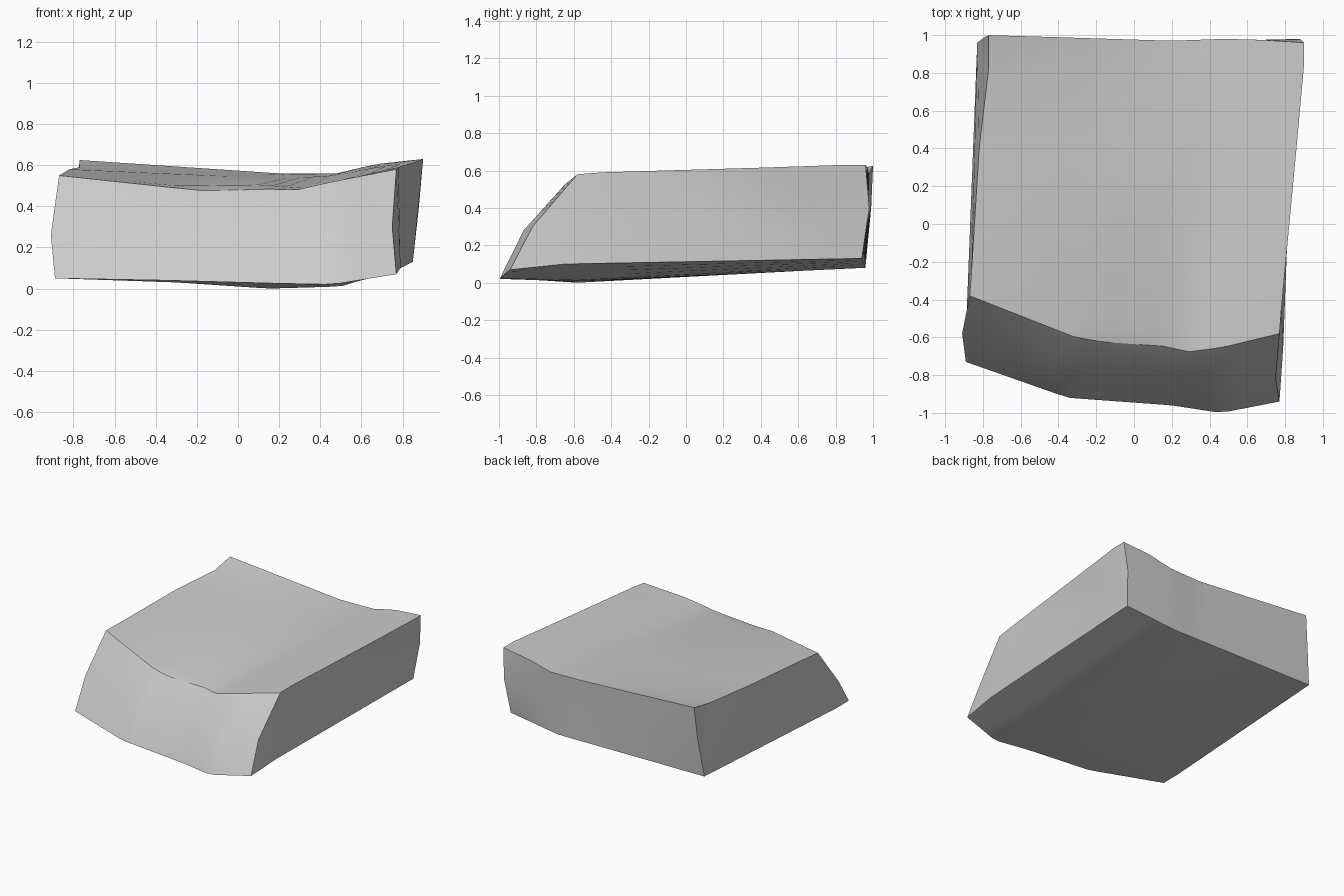
import bpy
import bmesh
import math
from mathutils import Vector

cube = bpy.data.objects.get("Cube")
if cube:
    bpy.data.objects.remove(cube, do_unlink=True)

# Long edges of the slab, each a short path running across the width.
# Together, in this order, they wrap once around the stone.
rails = {
    "front_bottom": [(-.89, -.73, .05), (-.35, -.92, .04), (.2, -.96, .025),
                     (.46, -1, .02), (.77, -.94, .07)],
    "front_middle": [(-.91, -.58, .26), (-.35, -.79, .27), (.2, -.85, .27),
                     (.46, -.87, .28), (.75, -.82, .3)],
    "front_top": [(-.87, -.38, .55), (-.31, -.6, .49), (-.16, -.625, .475),
                  (.2, -.65, .485), (.26, -.68, .475), (.46, -.655, .52),
                  (.77, -.58, .58)],
    "chipped_lip": [(-.86, -.25, .555), (-.3, -.5, .5), (.1, -.54, .505),
                    (.3, -.5, .49), (.48, -.5, .525), (.78, -.45, .59)],
    "top_middle": [(-.82, .4, .58), (.2, .4, .535), (.48, .4, .55),
                   (.67, .4, .59), (.86, .4, .615)],
    "top_rear": [(-.77, .82, .59), (.2, .82, .555), (.48, .82, .56),
                 (.67, .82, .6), (.9, .84, .63)],
    "back_top": [(-.77, 1, .625), (.2, .97, .56), (.48, .98, .56),
                 (.67, .975, .605), (.9, .96, .63)],
    "back_middle": [(-.79, .99, .4), (.2, .96, .32), (.48, .97, .34),
                    (.88, .98, .4)],
    "back_bottom": [(-.83, .96, .09), (.43, .96, .08), (.85, .94, .13)],
    "belly": [(-.89, -.58, .05), (-.3, -.58, .03), (.15, -.58, 0),
              (.5, -.58, .01), (.79, -.65, .1)],
}


def sample(path, t):
    """Point on a path at fraction t of its width."""
    x = path[0][0] + t * (path[-1][0] - path[0][0])
    for start, end in zip(path, path[1:]):
        if x <= end[0]:
            fraction = (x - start[0]) / (end[0] - start[0])
            return Vector(start).lerp(Vector(end), fraction)
    return Vector(path[-1])


def make_material(name, colour):
    material = bpy.data.materials.new(name)
    material.use_nodes = True
    material.diffuse_color = colour
    shader = next(node for node in material.node_tree.nodes
                  if node.type == 'BSDF_PRINCIPLED')
    shader.inputs["Base Color"].default_value = colour
    shader.inputs["Roughness"].default_value = 0.9
    return material


# Loft the rings from side to side and close both ends
steps = 24
bm = bmesh.new()
rings = [[bm.verts.new(sample(path, step / steps)) for path in rails.values()]
         for step in range(steps + 1)]
for ring, following in zip(rings, rings[1:]):
    for i in range(len(ring)):
        j = (i + 1) % len(ring)
        bm.faces.new((ring[i], ring[j], following[j], following[i]))
ends = [bm.faces.new(rings[0]), bm.faces.new(rings[-1])]
bmesh.ops.triangulate(bm, faces=ends)
bmesh.ops.recalc_face_normals(bm, faces=bm.faces[:])

mesh = bpy.data.meshes.new("stone_slab")
bm.to_mesh(mesh)
bm.free()

# Stone slab object
slab = bpy.data.objects.new("stone_slab", mesh)
bpy.context.collection.objects.link(slab)
mesh.materials.append(make_material("light_grey_stone", (.6, .6, .6, 1)))

# Soft faces with crisp outer edges
bpy.ops.object.select_all(action='DESELECT')
slab.select_set(True)
bpy.context.view_layer.objects.active = slab
bpy.ops.object.shade_smooth_by_angle(angle=math.radians(30))
